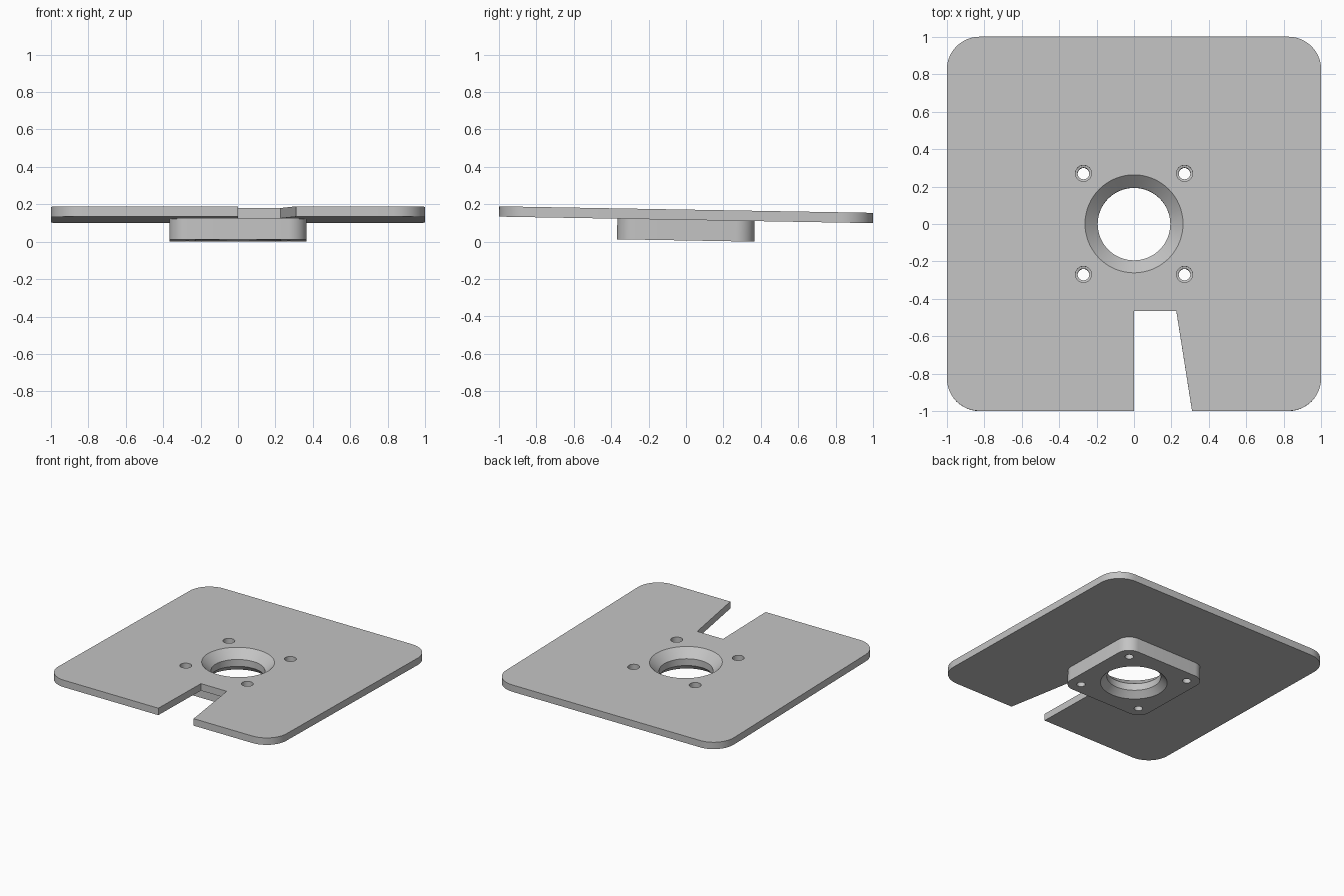
import bpy, bmesh
from math import sin, cos, pi, radians
from mathutils import Matrix

old = bpy.data.objects.get("Cube")
if old:
    bpy.data.objects.remove(old, do_unlink=True)

TILT = Matrix.Translation((0, 0, 0.1165)) @ Matrix.Rotation(radians(-1), 4, 'X')
PLATE = 0.055   # plate thickness
BLOCK = 0.11    # mounting block height

grey = bpy.data.materials.new("plain grey")
grey.use_nodes = True
colour = (0.55, 0.55, 0.55, 1)
grey.diffuse_color = colour
grey.node_tree.nodes["Principled BSDF"].inputs["Base Color"].default_value = colour


def add_object(name, bm):
    bmesh.ops.recalc_face_normals(bm, faces=bm.faces)
    mesh = bpy.data.meshes.new(name)
    bm.to_mesh(mesh)
    bm.free()
    mesh.materials.append(grey)
    obj = bpy.data.objects.new(name, mesh)
    bpy.context.collection.objects.link(obj)
    return obj


def prism(name, outline, z0, z1):
    bm = bmesh.new()
    face = bm.faces.new([bm.verts.new((x, y, z0)) for x, y in outline])
    top = bmesh.ops.extrude_face_region(bm, geom=[face])["geom"]
    verts = [v for v in top if isinstance(v, bmesh.types.BMVert)]
    bmesh.ops.translate(bm, verts=verts, vec=(0, 0, z1 - z0))
    return add_object(name, bm)


def rounded_square(half, radius, steps=12):
    points = []
    c = half - radius
    for i, (sx, sy) in enumerate([(1, 1), (-1, 1), (-1, -1), (1, -1)]):
        for s in range(steps + 1):
            a = (i + s / steps) * pi / 2
            points.append((sx * c + radius * cos(a), sy * c + radius * sin(a)))
    return points


def lathe(name, profile, x=0, y=0, sides=64):
    """Closed round solid from (radius, height) pairs, bottom to top."""
    bm = bmesh.new()
    rings = [[bm.verts.new((x + r * cos(2 * pi * i / sides),
                            y + r * sin(2 * pi * i / sides), z))
              for i in range(sides)] for r, z in profile]
    for low, high in zip(rings, rings[1:]):
        for i in range(sides):
            j = (i + 1) % sides
            bm.faces.new((low[i], low[j], high[j], high[i]))
    bm.faces.new(rings[0])
    bm.faces.new(rings[-1])
    return add_object(name, bm)


# Main plate and the block under it
plate = prism("plate", rounded_square(1, 0.175), 0, PLATE)
block = prism("mounting_block", rounded_square(0.367, 0.1), -BLOCK, 0)

# Cutters: edge slot, central bore flared at both ends, stepped screw holes
slot = prism("slot_cutter", [(0, -1.1), (0.326, -1.1), (0.226, -0.465), (0, -0.465)], -0.05, 0.1)
bore = lathe("bore_cutter", [(0.29, -BLOCK - 0.05), (0.24, -BLOCK), (0.194, -BLOCK + 0.046),
                             (0.194, -0.01), (0.262, PLATE), (0.314, PLATE + 0.05)])
cutters = [slot, bore]
for sx in (-1, 1):
    for sy in (-1, 1):
        cutters.append(lathe("screw_hole_cutter",
                             [(0.031, -0.2), (0.031, -0.004), (0.043, -0.004 + 0.004), (0.043, 0.1)],
                             sx * 0.27, sy * 0.27, 32))

for part in (plate, block):
    for cutter in cutters:
        if part is block and cutter is slot:
            continue
        mod = part.modifiers.new("cut", 'BOOLEAN')
        mod.operation = 'DIFFERENCE'
        mod.solver = 'EXACT'
        mod.object = cutter

# Apply the cuts, then tilt the whole assembly slightly
bpy.context.view_layer.update()
graph = bpy.context.evaluated_depsgraph_get()
meshes = [bpy.data.meshes.new_from_object(p.evaluated_get(graph)) for p in (plate, block)]
for part, mesh in zip((plate, block), meshes):
    part.modifiers.clear()
    part.data = mesh
    part.matrix_world = TILT
for cutter in cutters:
    bpy.data.objects.remove(cutter, do_unlink=True)

for part in (plate, block):
    bpy.ops.object.select_all(action='DESELECT')
    part.select_set(True)
    bpy.context.view_layer.objects.active = part
    bpy.ops.object.shade_smooth_by_angle(angle=radians(30))
